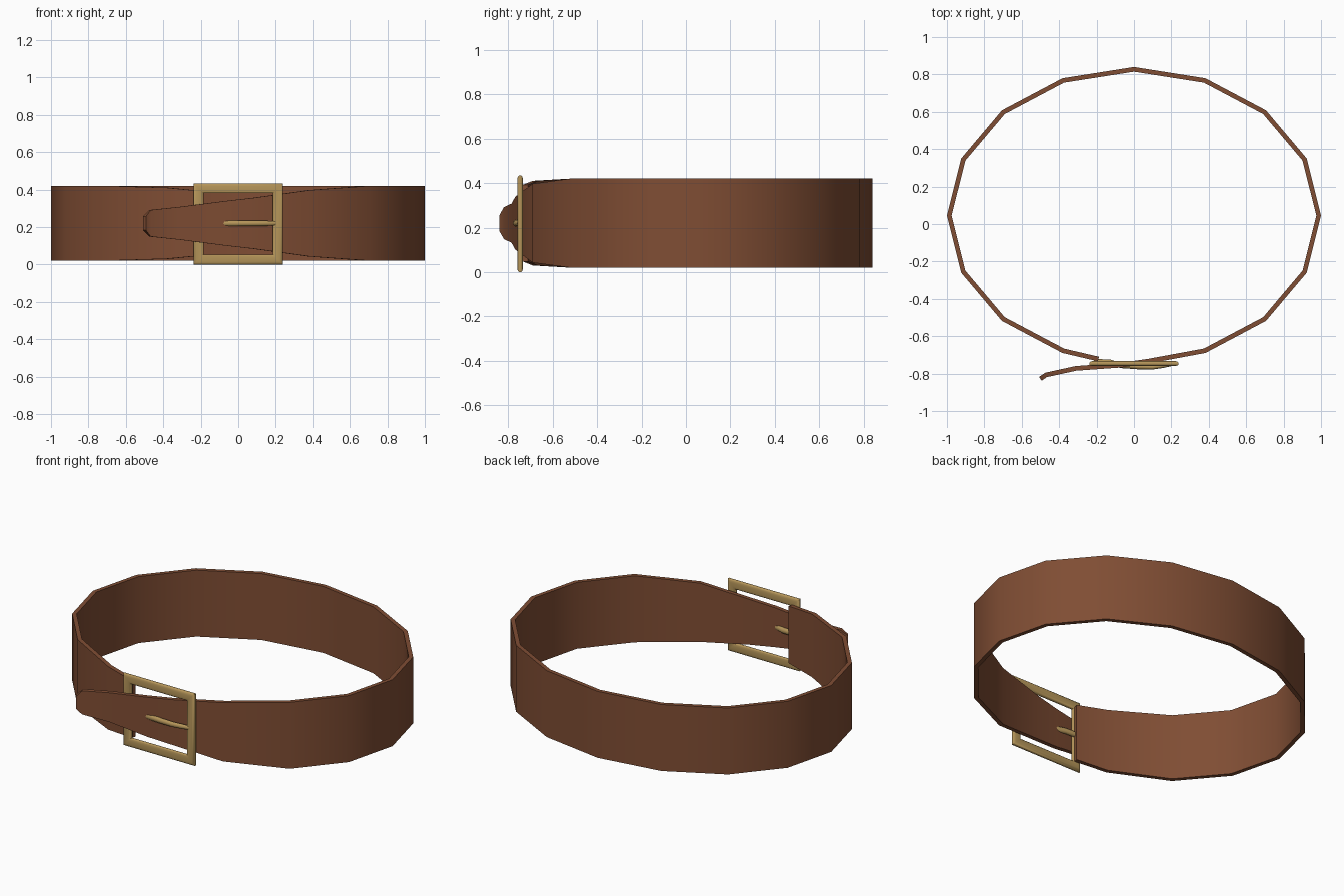
import bpy, math
from mathutils import Vector

if "Cube" in bpy.data.objects:
    bpy.data.objects.remove(bpy.data.objects["Cube"])


def material(name, col):
    m = bpy.data.materials.new(name)
    m.diffuse_color = (*col, 1)
    m.use_nodes = True
    m.node_tree.nodes["Principled BSDF"].inputs["Base Color"].default_value = m.diffuse_color
    return m


leather = material("brown leather", (0.215, 0.075, 0.034))
brass = material("brass", (0.46, 0.30, 0.10))


def loft(name, rings, mat, closed=False, angle=40):
    """Skin a row of equal-sized rings; cap the ends unless closed."""
    n, k = len(rings[0]), len(rings)
    verts = [p for r in rings for p in r]
    faces = []
    for i in range(k if closed else k - 1):
        j = (i + 1) % k
        for a in range(n):
            b = (a + 1) % n
            faces.append((i * n + a, i * n + b, j * n + b, j * n + a))
    if not closed:
        faces.append(tuple(reversed(range(n))))
        faces.append(tuple(range((k - 1) * n, k * n)))
    me = bpy.data.meshes.new(name)
    me.from_pydata(verts, [], faces)
    me.materials.append(mat)
    ob = bpy.data.objects.new(name, me)
    bpy.context.collection.objects.link(ob)
    bpy.ops.object.select_all(action='DESELECT')
    ob.select_set(True)
    bpy.context.view_layer.objects.active = ob
    bpy.ops.object.mode_set(mode='EDIT')
    bpy.ops.mesh.select_all(action='SELECT')
    bpy.ops.mesh.normals_make_consistent(inside=False)
    bpy.ops.object.mode_set(mode='OBJECT')
    bpy.ops.object.shade_smooth_by_angle(angle=math.radians(angle))
    return ob


def normals(path):
    """Sideways unit vectors along a path in the xy plane."""
    out = []
    for i in range(len(path)):
        a = Vector(path[max(i - 1, 0)][:2])
        b = Vector(path[min(i + 1, len(path) - 1)][:2])
        t = (b - a).normalized()
        out.append(Vector((t.y, -t.x)))
    return out


# Strap: buckle end, round the waist, through the buckle to the tapered tip
MID = 0.22
path = [(-0.19, -0.722, 0.172)]                      # x, y, half height
for i in range(15):
    a = math.radians(-112.5 - 22.5 * i)
    h = 0.19 if i == 0 else 0.177 if i == 14 else 0.20
    path.append((0.9875 * math.cos(a), 0.045 + 0.7825 * math.sin(a), h))
path += [(0.08, -0.733, 0.136), (-0.07, -0.755, 0.119), (-0.31, -0.772, 0.088),
         (-0.47, -0.807, 0.071), (-0.50, -0.828, 0.037)]
T = 0.0125
rings = []
for (x, y, h), n in zip(path, normals(path)):
    rings.append([(x + n.x * s * T, y + n.y * s * T, MID + v * h)
                  for s, v in ((-1, -1), (1, -1), (1, 1), (-1, 1))])
loft("strap", rings, leather)

# Buckle frame: flattened rounded bar mitred round a rectangle
N = 12
frame = []
for sx, sz in ((-1, -1), (1, -1), (1, 1), (-1, 1)):
    ring = []
    for i in range(N):
        a = 2 * math.pi * (i + 0.5) / N
        w = 0.027 * math.copysign(abs(math.cos(a)) ** 0.7, math.cos(a))
        d = 0.013 * math.copysign(abs(math.sin(a)) ** 0.7, math.sin(a))
        ring.append((sx * (0.212 + w), -0.746 + d, 0.217 + sz * (0.190 + w)))
    frame.append(ring)
loft("buckle_frame", frame, brass, closed=True, angle=50)

# Prong: from the left bar, through the strap, resting on the right bar
prong = [(-0.215, -0.735, 0.017), (-0.13, -0.738, 0.017), (-0.07, -0.757, 0.017),
         (0.02, -0.764, 0.016), (0.10, -0.766, 0.015), (0.16, -0.758, 0.014),
         (0.20, -0.750, 0.012)]
rings = []
for (x, y, r), n in zip(prong, normals(prong)):
    ring = []
    for i in range(10):
        a = 2 * math.pi * i / 10
        o = 0.8 * r * math.cos(a)
        ring.append((x + n.x * o, y + n.y * o, MID + r * math.sin(a)))
    rings.append(ring)
loft("buckle_prong", rings, brass, angle=50)
